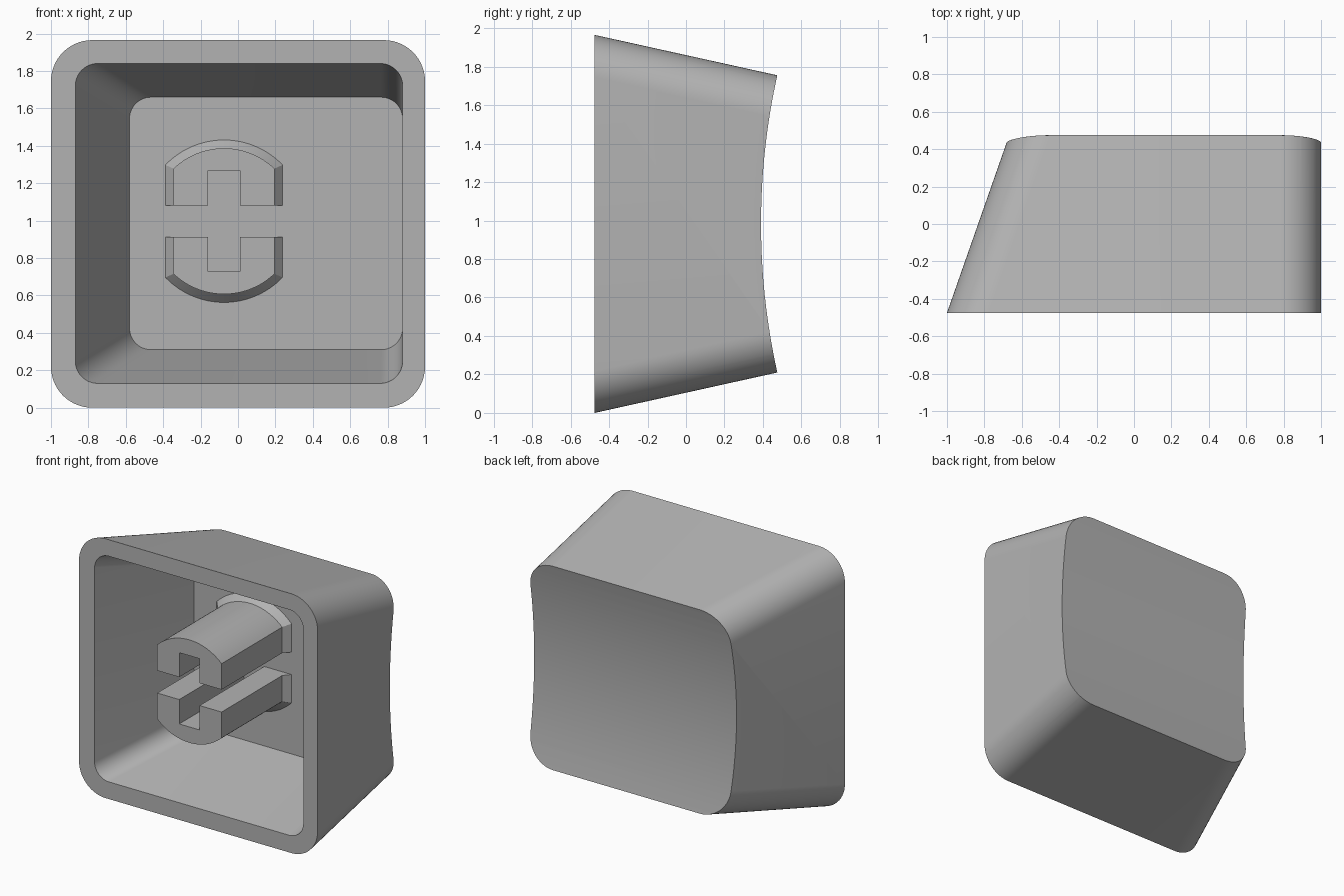
import bpy, bmesh, math
from math import sin, cos, pi, radians

if "Cube" in bpy.data.objects:
    bpy.data.objects.remove(bpy.data.objects["Cube"], do_unlink=True)

grey = bpy.data.materials.new("plain_grey")
grey.use_nodes = True
tone = (0.45, 0.45, 0.45, 1)
grey.diffuse_color = tone
grey.node_tree.nodes["Principled BSDF"].inputs["Base Color"].default_value = tone


def loft(name, rings):
    """Solid through rings of 3D points, capped at both ends."""
    bm = bmesh.new()
    loops = [[bm.verts.new(p) for p in ring] for ring in rings]
    n = len(loops[0])
    for a, b in zip(loops, loops[1:]):
        for i in range(n):
            j = (i + 1) % n
            bm.faces.new((a[i], a[j], b[j], b[i]))
    bm.faces.new(loops[0])
    bm.faces.new(loops[-1])
    bmesh.ops.recalc_face_normals(bm, faces=bm.faces)
    mesh = bpy.data.meshes.new(name)
    bm.to_mesh(mesh)
    bm.free()
    mesh.materials.append(grey)
    ob = bpy.data.objects.new(name, mesh)
    bpy.context.collection.objects.link(ob)
    return ob


def activate(ob):
    bpy.ops.object.select_all(action='DESELECT')
    ob.select_set(True)
    bpy.context.view_layer.objects.active = ob


def rounded_rect(y, x0, x1, z0, z1, r, steps=14):
    corners = ((x1 - r, z1 - r), (x0 + r, z1 - r), (x0 + r, z0 + r), (x1 - r, z0 + r))
    return [(cx + r * cos(pi / 2 * (k + i / steps)), y, cz + r * sin(pi / 2 * (k + i / steps)))
            for k, (cx, cz) in enumerate(corners) for i in range(steps + 1)]


def subtract(ob, cutter):
    cutter.hide_render = True
    mod = ob.modifiers.new("cut", 'BOOLEAN')
    mod.operation = 'DIFFERENCE'
    mod.solver = 'EXACT'
    mod.object = cutter
    activate(ob)
    bpy.ops.object.modifier_apply(modifier=mod.name)
    bpy.data.objects.remove(cutter, do_unlink=True)


FRONT, FLOOR, LONG = -0.475, 0.30, 0.60

# Tapered outer body, one straight side, run past the dish so it can be trimmed
t = (LONG - FRONT) / 0.95
shell = loft("cap_shell", [
    rounded_rect(FRONT, -1, 1, 0, 1.965, 0.22),
    rounded_rect(LONG, -1 + 0.333 * t, 1, 0.21 * t, 1.965 - 0.21 * t, 0.22)])

# Shallow cylindrical dish across the back
R = 3.57
bpy.ops.mesh.primitive_cylinder_add(vertices=360, radius=R, depth=4,
                                    location=(0, 0.39 + R, 0.983), rotation=(0, pi / 2, 0))
dish = bpy.context.object
dish.name = "dish_cutter"
dish.data.materials.append(grey)
subtract(shell, dish)

# Hollow interior, opened slightly beyond the rim
k = 0.05 / (FLOOR - FRONT)
subtract(shell, loft("cavity_cutter", [
    rounded_rect(FRONT - 0.05, -0.87 - 0.29 * k, 0.88, 0.13 - 0.18 * k, 1.84 + 0.18 * k, 0.12),
    rounded_rect(FLOOR, -0.58, 0.88, 0.31, 1.66, 0.115)]))


# Stem: two mirrored halves around a cross-shaped socket, flared at the root
def stem_ring(y, r, half, side):
    a = math.acos(half / r)
    pts = [(r * cos(a + (pi - 2 * a) * i / 24), r * sin(a + (pi - 2 * a) * i / 24))
           for i in range(25)]
    s, top = 0.085, 0.27
    pts += [(-half, s), (-s, s), (-s, top), (s, top), (s, s), (half, s)]
    return [(x - 0.075, y, 0.997 + side * z) for x, z in pts]


parts = [shell]
for name, side in (("upper_stem", 1), ("lower_stem", -1)):
    parts.append(loft(name, [stem_ring(FRONT, 0.39, 0.27, side),
                             stem_ring(0.25, 0.39, 0.27, side),
                             stem_ring(FLOOR + 0.002, 0.436, 0.315, side)]))

for ob in parts:
    activate(ob)
    bpy.ops.object.shade_smooth_by_angle(angle=radians(25))
